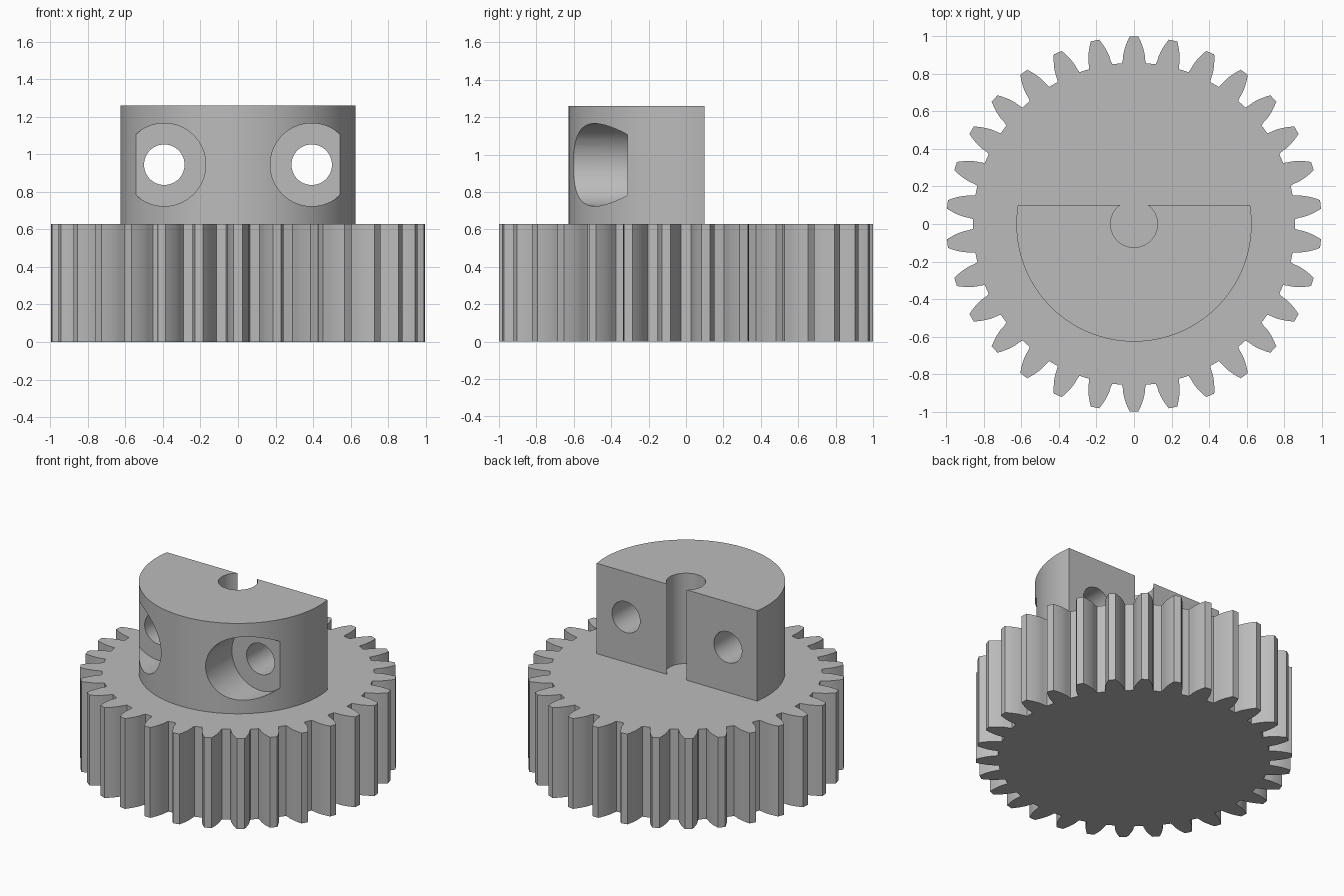
import bpy, bmesh, math
from math import sin, cos, tan, acos, pi, radians
from mathutils import Matrix

old = bpy.data.objects.get("Cube")
if old:
    bpy.data.objects.remove(old, do_unlink=True)

GREY = (0.5, 0.5, 0.5, 1.0)
metal = bpy.data.materials.new("plain grey")
metal.use_nodes = True
metal.diffuse_color = GREY
metal.node_tree.nodes["Principled BSDF"].inputs["Base Color"].default_value = GREY


def add_object(name, bm):
    bmesh.ops.recalc_face_normals(bm, faces=bm.faces)
    mesh = bpy.data.meshes.new(name)
    bm.to_mesh(mesh)
    bm.free()
    mesh.materials.append(metal)
    obj = bpy.data.objects.new(name, mesh)
    bpy.context.collection.objects.link(obj)
    return obj


def prism(name, outline, bottom, top):
    """Extrude a closed outline straight up."""
    bm = bmesh.new()
    face = bm.faces.new([bm.verts.new((x, y, bottom)) for x, y in outline])
    ext = bmesh.ops.extrude_face_region(bm, geom=[face])
    verts = [v for v in ext["geom"] if isinstance(v, bmesh.types.BMVert)]
    bmesh.ops.translate(bm, vec=(0, 0, top - bottom), verts=verts)
    return add_object(name, bm)


def arc(radius, start, end, steps):
    angles = [start + (end - start) * i / steps for i in range(steps + 1)]
    return [(radius * cos(a), radius * sin(a)) for a in angles]


def smooth(obj, angle):
    bpy.ops.object.select_all(action="DESELECT")
    obj.select_set(True)
    bpy.context.view_layer.objects.active = obj
    bpy.ops.object.shade_smooth_by_angle(angle=radians(angle))


# Spur gear with involute tooth flanks
TEETH = 30
MODULE = 2 / (TEETH + 2)
PITCH = MODULE * TEETH / 2
BASE = PITCH * cos(radians(20))
ROOT = PITCH - 1.25 * MODULE
GEAR_TOP = 0.63


def half_angle(radius):
    def involute(a):
        return tan(a) - a
    pressure = acos(min(1, BASE / radius))
    return pi / (2 * TEETH) + involute(radians(20)) - involute(pressure)


flank = [(ROOT, half_angle(BASE) + 0.007)]
for i in range(7):
    r = BASE + (1 - BASE) * i / 6
    flank.append((r, half_angle(r)))

outline = []
for t in range(TEETH):
    centre = pi / 2 + t * 2 * pi / TEETH
    tooth = [(r, centre - a) for r, a in flank]
    tooth += [(r, centre + a) for r, a in reversed(flank)]
    outline += [(r * cos(a), r * sin(a)) for r, a in tooth]
gear = prism("gear", outline, 0, GEAR_TOP)
smooth(gear, 15)

# Half hub, cut flat at the back with an open shaft bore
HUB_R, BORE_R, FLAT_Y, HUB_TOP = 0.627, 0.125, 0.1, 1.26
outer = math.asin(FLAT_Y / HUB_R)
inner = math.asin(FLAT_Y / BORE_R)
hub_outline = arc(HUB_R, -pi - outer, outer, 96) + arc(BORE_R, inner, -pi - inner, 40)
hub = prism("half_hub", hub_outline, GEAR_TOP - 0.01, HUB_TOP)


# Screw holes with wide counterbores opening to the front
def drill(name, x, radius, y_front, y_back):
    bm = bmesh.new()
    place = Matrix.Translation((x, (y_front + y_back) / 2, 0.945)) @ Matrix.Rotation(pi / 2, 4, "X")
    bmesh.ops.create_cone(bm, cap_ends=True, segments=64, radius1=radius, radius2=radius,
                          depth=y_back - y_front, matrix=place)
    cutter = add_object(name, bm)
    cutter.hide_render = True
    mod = hub.modifiers.new(name, "BOOLEAN")
    mod.operation = "DIFFERENCE"
    mod.solver = "EXACT"
    mod.object = cutter
    return cutter


cutters = []
for side, x in (("left", 0.393), ("right", -0.393)):
    cutters.append(drill(side + "_counterbore_cutter", x, 0.221, -0.9, -0.313))
    cutters.append(drill(side + "_screw_hole_cutter", x, 0.108, -0.8, 0.4))

# Bake the cuts and drop the cutters
bpy.context.view_layer.update()
cut = bpy.data.meshes.new_from_object(hub.evaluated_get(bpy.context.evaluated_depsgraph_get()))
hub.modifiers.clear()
hub.data = cut
for cutter in cutters:
    bpy.data.objects.remove(cutter, do_unlink=True)
smooth(hub, 25)
